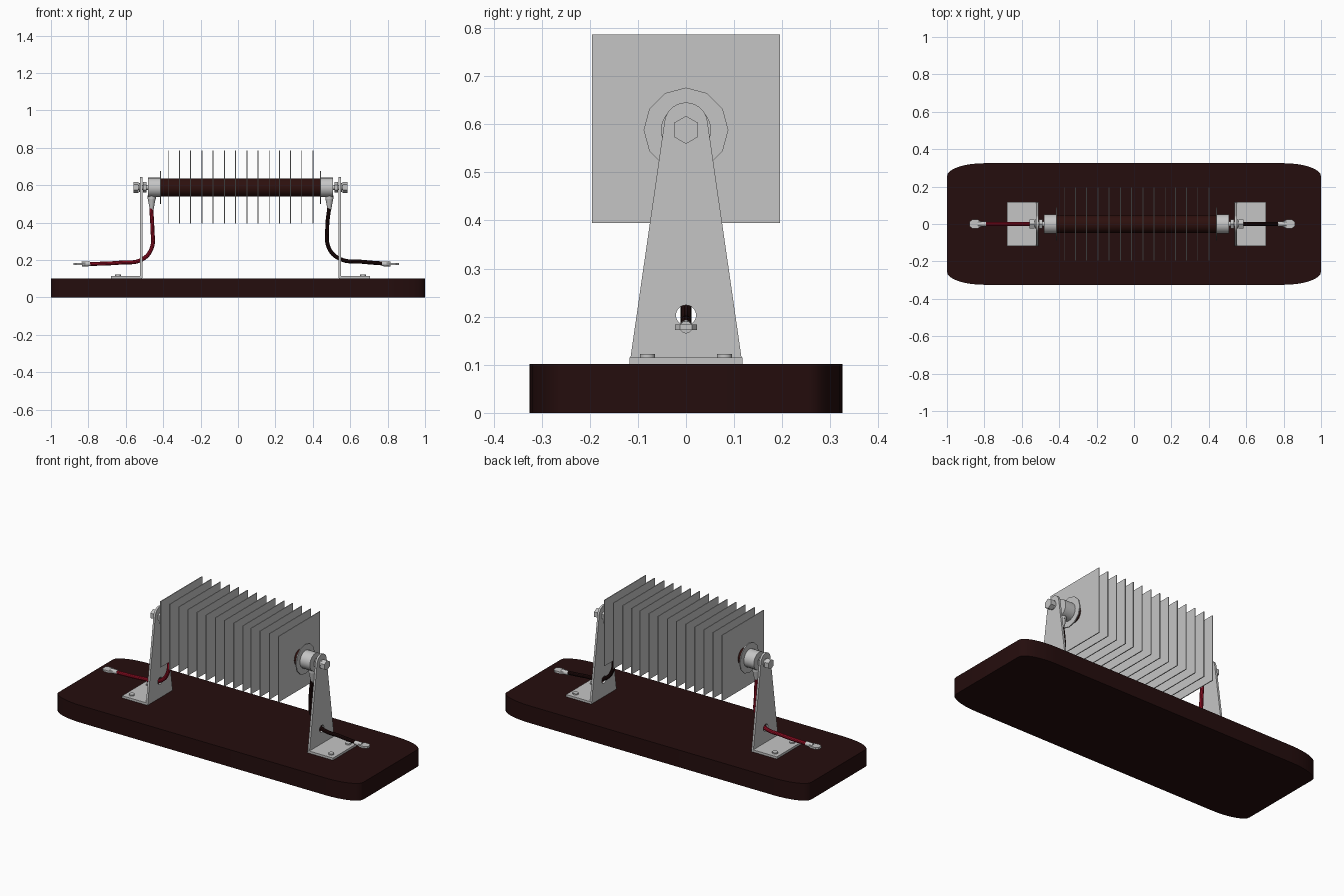
import bpy, math
from math import pi, sin, cos
from mathutils import Vector

if "Cube" in bpy.data.objects:
    bpy.data.objects.remove(bpy.data.objects["Cube"])

def mat(name, c):
    m = bpy.data.materials.new(name)
    m.diffuse_color = (*c, 1)
    m.use_nodes = True
    m.node_tree.nodes["Principled BSDF"].inputs["Base Color"].default_value = m.diffuse_color
    return m

METAL = mat("bare metal", (0.56, 0.56, 0.56))
WOOD = mat("dark varnished wood", (0.018, 0.004, 0.004))
ROD = mat("dark ceramic", (0.026, 0.005, 0.004))
RED = mat("red insulation", (0.33, 0.005, 0.02))
BLACK = mat("black insulation", (0.013, 0.003, 0.003))

CX, AZ = 0.0135, 0.588        # middle of the assembly and height of its axis

def finish(ob, name, m, smooth=True):
    ob.name = name
    ob.data.materials.clear()
    ob.data.materials.append(m)
    if smooth:
        bpy.ops.object.select_all(action='DESELECT')
        ob.select_set(True)
        bpy.context.view_layer.objects.active = ob
        bpy.ops.object.shade_smooth_by_angle(angle=math.radians(35))
    return ob

def box(name, x, y, z, m):
    bpy.ops.mesh.primitive_cube_add(size=1)
    ob = bpy.context.object
    for v in ob.data.vertices:
        v.co = [r[0] + (c + 0.5) * (r[1] - r[0]) for c, r in zip(v.co, (x, y, z))]
    return finish(ob, name, m, False)

def tube(name, a, b, r1, m, n=24, r2=None):
    """Cylinder or cone from point a to point b."""
    a, b = Vector(a), Vector(b)
    bpy.ops.mesh.primitive_cone_add(vertices=n, radius1=r1, radius2=r1 if r2 is None else r2,
                                    depth=(b - a).length, location=(a + b) / 2)
    ob = bpy.context.object
    ob.rotation_euler = (b - a).to_track_quat('Z', 'Y').to_euler()
    return finish(ob, name, m)

def to_mesh(ob):
    bpy.ops.object.select_all(action='DESELECT')
    ob.select_set(True)
    bpy.context.view_layer.objects.active = ob
    bpy.ops.object.convert(target='MESH')
    return bpy.context.object

def plate(name, outlines, half, m, loc=(0, 0, 0), rot=(0, 0, 0)):
    """Flat outline (later loops are holes), given a thickness of 2 * half."""
    cu = bpy.data.curves.new(name, 'CURVE')
    cu.dimensions, cu.fill_mode, cu.extrude = '2D', 'BOTH', half
    for pts in outlines:
        sp = cu.splines.new('POLY')
        sp.points.add(len(pts) - 1)
        for p, q in zip(sp.points, pts):
            p.co = (q[0], q[1], 0, 1)
        sp.use_cyclic_u = True
    ob = bpy.data.objects.new(name, cu)
    bpy.context.collection.objects.link(ob)
    ob.location, ob.rotation_euler = loc, rot
    return finish(to_mesh(ob), name, m)

def wire(name, pts, r, m):
    cu = bpy.data.curves.new(name, 'CURVE')
    cu.dimensions, cu.bevel_depth, cu.bevel_resolution, cu.use_fill_caps = '3D', r, 3, True
    sp = cu.splines.new('BEZIER')
    sp.bezier_points.add(len(pts) - 1)
    for p, q in zip(sp.bezier_points, pts):
        p.co = (q[0], 0, q[1])
        p.handle_left_type = p.handle_right_type = 'AUTO'
    ob = bpy.data.objects.new(name, cu)
    bpy.context.collection.objects.link(ob)
    return finish(to_mesh(ob), name, m)

def arc(cx, cy, rx, ry, a0, a1, n):
    return [(cx + rx * cos(a0 + (a1 - a0) * i / n), cy + ry * sin(a0 + (a1 - a0) * i / n))
            for i in range(n + 1)]

# Base board with long elliptical corners
board = []
for k, (sx, sy) in enumerate(((1, 1), (-1, 1), (-1, -1), (1, -1))):
    board += arc(sx * 0.8, sy * 0.255, 0.2, 0.07, k * pi / 2, (k + 1) * pi / 2, 8)
plate("base_board", [board], 0.051, WOOD, (0, 0, 0.051))

# Resistor rod and square cooling fins
tube("resistor_rod", (CX - 0.43, 0, AZ), (CX + 0.43, 0, AZ), 0.049, ROD, 32)
for i in range(14):
    x = -0.373 + i * 0.06 - (0.016 if i > 9 else 0) + (0.01 if i > 9 else 0)
    box(f"cooling_fin_{i + 1}", (x - 0.0025, x + 0.0025), (-0.195, 0.195), (0.395, 0.786), METAL)

# Bracket outline: tapered, round top, hole for the wire
upright = [(-0.117, 0.103), (0.117, 0.103)] + arc(0, 0.6, 0.045, 0.045, 0.1, pi - 0.1, 14)
hole = arc(0, 0.203, 0.021, 0.021, 0, 2 * pi * 19 / 20, 19)

for s, side in ((-1, "left"), (1, "right")):
    X = lambda d: CX + s * d
    P = lambda d, z=AZ, y=0: (X(d), y, z)
    # Bracket and foot
    plate(f"{side}_bracket", [upright, hole], 0.006, METAL, P(0.531, 0), (pi / 2, 0, pi / 2))
    box(f"{side}_bracket_foot", sorted((X(0.526), X(0.692))), (-0.117, 0.117), (0.1, 0.115), METAL)
    for y in (-0.08, 0.08):
        tube(f"{side}_foot_screw", P(0.655, 0.11, y), P(0.655, 0.122, y), 0.016, METAL, 12)
    # Rod end: flange, cap, bolt and nuts
    tube(f"{side}_flange", P(0.424), P(0.43), 0.088, METAL, 12)
    tube(f"{side}_end_cap", P(0.424), P(0.495), 0.052, METAL, 24)
    tube(f"{side}_bolt", P(0.49), P(0.572), 0.013, METAL, 16)
    tube(f"{side}_inner_nut", P(0.503), P(0.522), 0.028, METAL, 6)
    tube(f"{side}_washer", P(0.537), P(0.543), 0.024, METAL, 16)
    tube(f"{side}_outer_nut", P(0.545), P(0.572), 0.029, METAL, 6)
    # Terminal under the cap
    tube(f"{side}_terminal_collar", P(0.475, 0.525), P(0.475, 0.545), 0.022, METAL, 16)
    tube(f"{side}_terminal", P(0.475, 0.465), P(0.475, 0.528), 0.009, METAL, 16, 0.021)

# Leads through the bracket holes
wire("red_lead", [(-0.464, 0.475), (-0.458, 0.37), (-0.463, 0.26), (-0.515, 0.202),
                  (-0.63, 0.186), (-0.8, 0.178)], 0.011, RED)
wire("black_lead", [(0.489, 0.49), (0.477, 0.37), (0.488, 0.26), (0.545, 0.206),
                    (0.67, 0.19), (0.81, 0.179)], 0.011, BLACK)

# Spade connectors on the lead ends
for s, x0, side in ((-1, 0.79, "left"), (1, 0.77, "right")):
    tube(f"{side}_connector_barrel", (s * x0, 0, 0.18), (s * (x0 + 0.045), 0, 0.178), 0.013, METAL, 12)
    blade = [(0.025, -0.012), (0.045, -0.023), (0.075, -0.023), (0.09, -0.012),
             (0.09, 0.012), (0.075, 0.023), (0.045, 0.023), (0.025, 0.012)]
    plate(f"{side}_connector_blade", [[(s * (x0 + px), py) for px, py in blade]],
          0.006, METAL, (0, 0, 0.178))
